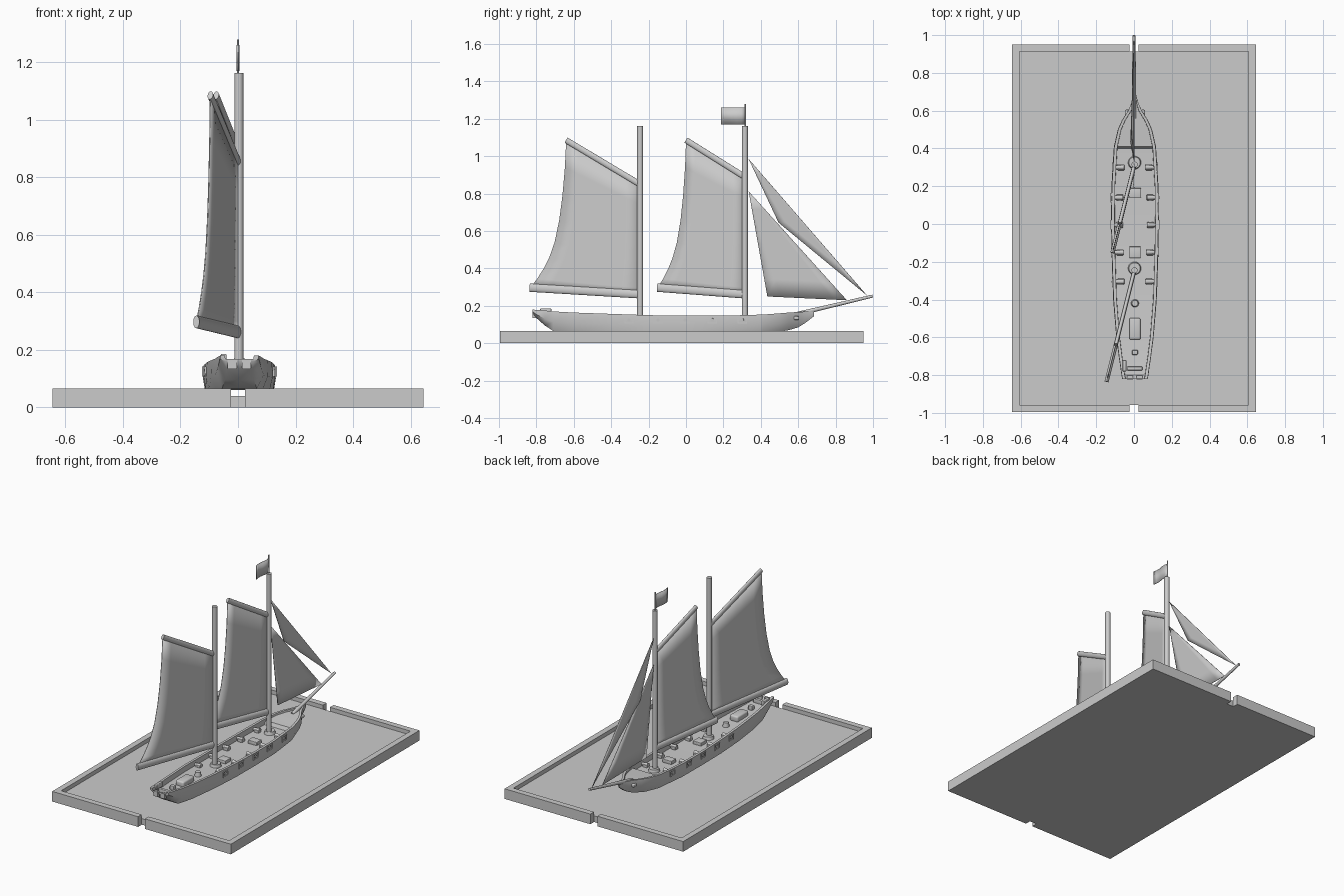
import bpy, bmesh, math
from mathutils import Vector

cube = bpy.data.objects.get("Cube")
if cube:
    bpy.data.objects.remove(cube, do_unlink=True)

GREY = (0.6, 0.6, 0.6, 1)
mat = bpy.data.materials.new("plain grey")
mat.use_nodes = True
mat.diffuse_color = GREY
mat.node_tree.nodes["Principled BSDF"].inputs["Base Color"].default_value = GREY


def finish(name, bm, smooth=35):
    bmesh.ops.recalc_face_normals(bm, faces=bm.faces)
    me = bpy.data.meshes.new(name)
    bm.to_mesh(me)
    bm.free()
    me.materials.append(mat)
    for p in me.polygons:
        p.use_smooth = True
    me.set_sharp_from_angle(angle=math.radians(smooth))
    ob = bpy.data.objects.new(name, me)
    bpy.context.collection.objects.link(ob)
    return ob


def box(name, centre, size, bevel=0):
    bm = bmesh.new()
    bmesh.ops.create_cube(bm, size=1)
    for v in bm.verts:
        v.co = Vector(a * s + c for a, s, c in zip(v.co, size, centre))
    if bevel:
        bmesh.ops.bevel(bm, geom=bm.edges[:], offset=bevel, segments=3, affect='EDGES', profile=0.5)
    return finish(name, bm)


def spar(name, a, b, r, r2=None, squash=1, sides=20):
    """Round pole from a to b; squash narrows it sideways."""
    a, b = Vector(a), Vector(b)
    bm = bmesh.new()
    bmesh.ops.create_cone(bm, cap_ends=True, segments=sides, radius1=r, radius2=r2 or r,
                          depth=(b - a).length)
    axis = (b - a).normalized()
    side = axis.cross(Vector((0, 0, 1)))
    side = side.normalized() if side.length > 0.01 else Vector((1, 0, 0))
    up = side.cross(axis)
    mid = (a + b) / 2
    for v in bm.verts:
        v.co = mid + side * v.co.x * squash + up * v.co.y + axis * v.co.z
    return finish(name, bm)


def grid_sheet(name, rows, thick=0.004):
    bm = bmesh.new()
    vs = [[bm.verts.new(p) for p in row] for row in rows]
    for r0, r1 in zip(vs, vs[1:]):
        for i in range(len(r0) - 1):
            bm.faces.new((r0[i], r0[i + 1], r1[i + 1], r1[i]))
    bmesh.ops.remove_doubles(bm, verts=bm.verts, dist=1e-5)
    ob = finish(name, bm, 60)
    mod = ob.modifiers.new("thickness", 'SOLIDIFY')
    mod.thickness, mod.offset = thick, 0
    return ob


# Display tray: floor slab and a rim split by a notch at each end
YB, YF, XW, RIM, H = -0.995, 0.95, 0.645, 0.038, 0.066
MID = (YB + YF) / 2
box("tray_floor", (0, MID, 0.02), (2 * XW - RIM, YF - YB - 2 * RIM, 0.04))
for s, side in ((1, "left"), (-1, "right")):
    bm = bmesh.new()
    n = 0.025
    outline = [(n, YB), (XW, YB), (XW, YF), (n, YF), (n, YF - RIM),
               (XW - RIM, YF - RIM), (XW - RIM, YB + RIM), (n, YB + RIM)]
    face = bm.faces.new([bm.verts.new((s * x, y, 0)) for x, y in outline])
    top = bmesh.ops.extrude_face_region(bm, geom=[face])["geom"]
    for v in top:
        if isinstance(v, bmesh.types.BMVert):
            v.co.z = H
    finish("tray_rim_" + side, bm)

# Hull stations: y, half width, rail height, bottom height, bottom half width
CX = 0.005
STATIONS = [
    (-0.82, 0.066, 0.180, 0.160, 0.050), (-0.80, 0.070, 0.178, 0.135, 0.045),
    (-0.755, 0.076, 0.175, 0.095, 0.050), (-0.71, 0.083, 0.170, 0.066, 0.060),
    (-0.60, 0.097, 0.164, 0.060, 0.080), (-0.40, 0.113, 0.157, 0.060, 0.105),
    (-0.20, 0.120, 0.150, 0.060, 0.118), (0.0, 0.124, 0.147, 0.060, 0.120),
    (0.20, 0.122, 0.147, 0.060, 0.118), (0.40, 0.110, 0.153, 0.060, 0.095),
    (0.41, 0.109, 0.153, 0.060, 0.094), (0.50, 0.089, 0.160, 0.062, 0.060),
    (0.55, 0.067, 0.164, 0.070, 0.036), (0.60, 0.036, 0.167, 0.085, 0.016),
    (0.64, 0.018, 0.169, 0.110, 0.008), (0.685, 0.006, 0.170, 0.145, 0.004)]


def half_width(y):
    for a, b in zip(STATIONS, STATIONS[1:]):
        if a[0] <= y <= b[0]:
            return a[1] + (b[1] - a[1]) * (y - a[0]) / (b[0] - a[0])


bm = bmesh.new()
rings = []
for y, w, zs, zb, bw in STATIONS:
    drop = 0.012 if y > 0.405 or y < -0.81 else 0.035
    inner = max(w - 0.016, w * 0.5)
    half = [(0, zb), (bw, zb), (max(w * 1.02, bw), zb + (zs - zb) * 0.45), (w, zs),
            (inner, zs), (inner - 0.001, zs - drop), (0, zs - drop)]
    ring = half + [(-x, z) for x, z in half[-2:0:-1]]
    rings.append([bm.verts.new((CX + x, y, z)) for x, z in ring])
for r0, r1 in zip(rings, rings[1:]):
    for i in range(len(r0)):
        j = (i + 1) % len(r0)
        bm.faces.new((r0[i], r0[j], r1[j], r1[i]))
for r in (rings[0], rings[-1]):
    bm.faces.new(r)
finish("hull", bm, 40)

# Stern windows and rail fittings
for x in (-0.02, 0.03):
    box("stern_window", (x, -0.812, 0.15), (0.032, 0.02, 0.032))
box("stern_post", (-0.05, -0.75, 0.17), (0.02, 0.06, 0.032), 0.004)
box("stern_bench", (CX, -0.765, 0.15), (0.08, 0.02, 0.03), 0.004)

# Guns with port frames, mirrored along both sides
for s, side in ((1, "left"), (-1, "right")):
    for y in (-0.305, -0.15, -0.005, 0.14, 0.3):
        w = half_width(y)
        for dz in (-0.015, 0.015):
            box("port_sill_" + side, (CX + s * w, y, 0.124 + dz), (0.012, 0.05, 0.005))
        for dy in (-0.022, 0.022):
            box("port_jamb_" + side, (CX + s * w, y + dy, 0.124), (0.012, 0.005, 0.03))
        spar("gun_" + side, (CX + s * (w - 0.06), y, 0.128), (CX + s * (w + 0.006), y, 0.124),
             0.013, 0.009, sides=12)
        box("gun_carriage_" + side, (CX + s * (w - 0.042), y, 0.12), (0.035, 0.032, 0.02), 0.004)
    box("hawse_block_" + side, (CX + s * 0.043, 0.59, 0.135), (0.02, 0.03, 0.02), 0.005)

# Deck furniture
box("cabin", (CX, -0.555, 0.14), (0.06, 0.115, 0.04), 0.01)
box("aft_hatch", (CX, -0.15, 0.122), (0.06, 0.06, 0.024), 0.003)
box("fore_hatch", (CX, 0.165, 0.122), (0.065, 0.05, 0.024), 0.003)
spar("capstan", (CX, -0.42, 0.115), (CX, -0.42, 0.15), 0.022, 0.016)
box("binnacle", (CX, -0.68, 0.145), (0.03, 0.025, 0.03), 0.004)

# Masts, with collars, and their gaff sails
LEECH = [(0.385, 1.085), (0.392, 0.94), (0.405, 0.79), (0.422, 0.66),
         (0.447, 0.54), (0.475, 0.46), (0.505, 0.40), (0.54, 0.345), (0.575, 0.30)]
SWING = 0.25


def gaff_sail(label, y0, scale, throat, tack=0.262):
    def at(d, z):
        return Vector((-SWING * d, y0 - d, z))
    rows = []
    for k, (d, z) in enumerate(LEECH):
        f = (LEECH[0][1] - z) / (LEECH[0][1] - LEECH[-1][1])
        luff, leech = at(0, throat + (tack - throat) * f), at(d * scale, z)
        rows.append([luff.lerp(leech, i / 6) for i in range(7)])
    grid_sheet(label + "_sail", rows)
    spar(label + "_gaff", at(0, throat), at(LEECH[0][0] * scale, LEECH[0][1]), 0.016, squash=0.6)
    spar(label + "_boom", at(0, tack), at(0.58 * scale, 0.297), 0.022, squash=0.5)


for label, y, scale, throat in (("main", -0.245, 1, 0.855), ("fore", 0.315, 0.79, 0.895)):
    spar(label + "_mast", (0.003, y, 0.08), (0.003, y, 1.162), 0.016)
    spar(label + "_mast_collar", (0.003, y + 0.01, 0.11), (0.003, y + 0.01, 0.135), 0.036, 0.03)
    gaff_sail(label, y - 0.01, scale, throat)

# Flag on the fore mast
spar("flag_pole", (0, 0.318, 1.15), (0, 0.318, 1.28), 0.004, sides=8)
grid_sheet("flag", [[(0.004 * math.sin(i * 1.1), 0.318 - 0.13 * i / 6, z) for i in range(7)]
                    for z in (1.17, 1.26)], 0.003)

# Bowsprit and the two headsails
spar("bowsprit", (0, 0.56, 0.148), (0, 0.998, 0.252), 0.012, 0.008)


def jib(name, head, tack, clew):
    head, tack, clew = Vector(head), Vector(tack), Vector(clew)
    rows = [[head.lerp(tack.lerp(clew, i / 6), k / 6) for i in range(7)] for k in range(7)]
    grid_sheet(name, rows)


jib("outer_jib", (0, 0.335, 0.985), (0, 0.968, 0.255), (-0.015, 0.495, 0.645))
jib("inner_jib", (0, 0.335, 0.812), (0, 0.86, 0.23), (-0.018, 0.435, 0.25))
